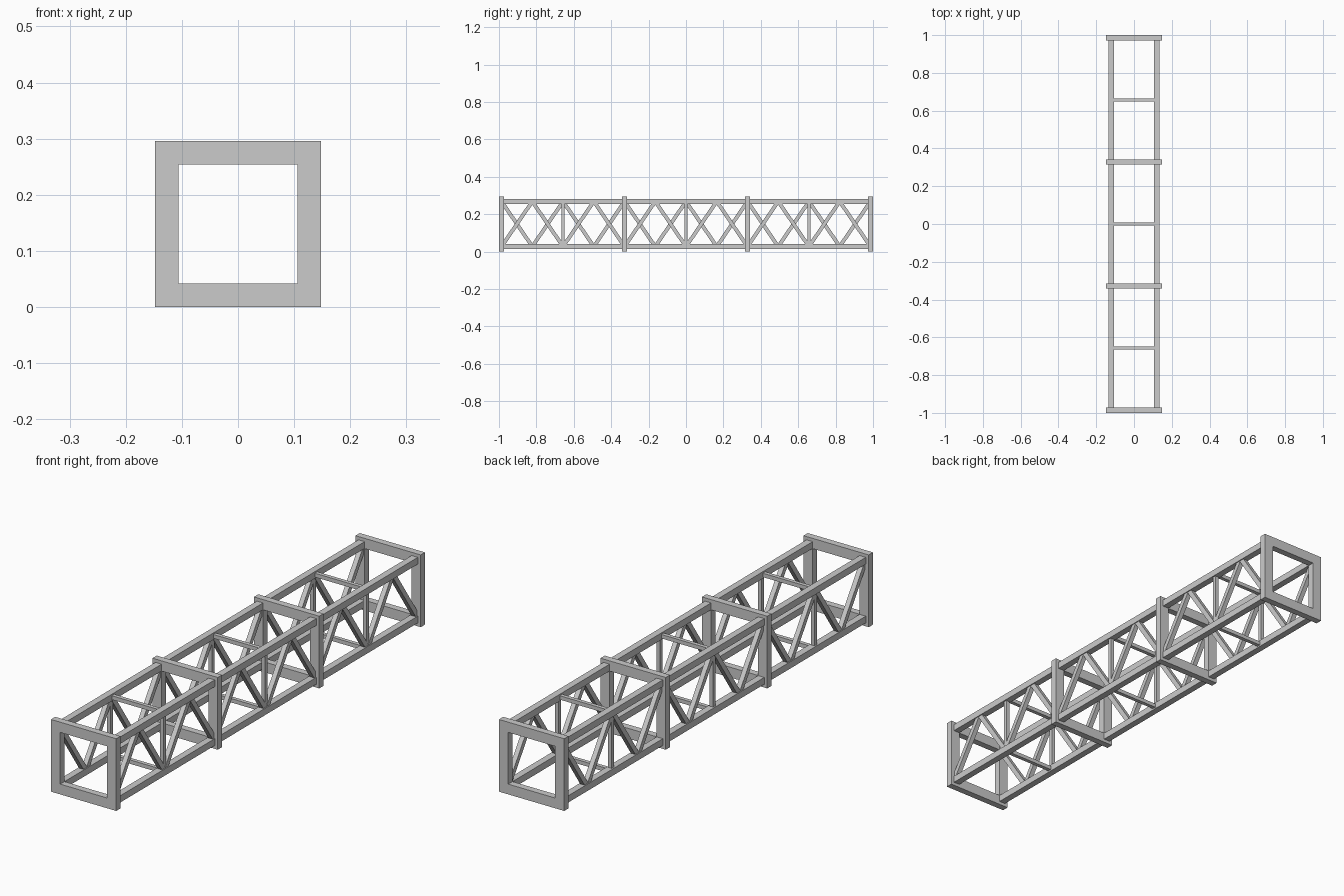
import bpy, bmesh, math
from mathutils import Vector, Matrix

if "Cube" in bpy.data.objects:
    bpy.data.objects.remove(bpy.data.objects["Cube"])

ZC = 0.148      # height of the truss axis
C = 0.1205      # chord offset from the axis
BAY = 0.3287    # spacing between panel points


def finish(name, bm):
    bmesh.ops.recalc_face_normals(bm, faces=bm.faces)
    me = bpy.data.meshes.new(name)
    bm.to_mesh(me)
    bm.free()
    ob = bpy.data.objects.new(name, me)
    bpy.context.collection.objects.link(ob)
    return ob


def beam(bm, a, b, wx, wn):
    """Box beam from a to b; wx is the size along x (or y for cross bars)."""
    a, b = Vector(a), Vector(b)
    d = (b - a).normalized()
    u = Vector((0, 1, 0)) if abs(d.x) > 0.9 else Vector((1, 0, 0))
    n = d.cross(u)
    rot = Matrix((u, n, d)).transposed().to_4x4()
    size = Matrix.Diagonal((wx, wn, (b - a).length, 1))
    bmesh.ops.create_cube(bm, size=1, matrix=Matrix.Translation((a + b) / 2) @ rot @ size)


# square ring frames
for i, k in enumerate((-3, -1, 1, 3)):
    bm = bmesh.new()
    rings = []
    for half, y in ((0.148, -0.0139), (0.148, 0.0139), (0.106, 0.0139), (0.106, -0.0139)):
        rings.append([bm.verts.new((sx * half, k * BAY + y, ZC + sz * half))
                      for sx, sz in ((-1, -1), (1, -1), (1, 1), (-1, 1))])
    for r in range(4):
        p, q = rings[r], rings[(r + 1) % 4]
        for j in range(4):
            bm.faces.new((p[j], p[(j + 1) % 4], q[(j + 1) % 4], q[j]))
    finish(f"square_frame_{i + 1}", bm)

# four long chords
for sx, side in ((-1, "left"), (1, "right")):
    for sz, lvl in ((-1, "lower"), (1, "upper")):
        bm = bmesh.new()
        beam(bm, (sx * C, -3 * BAY, ZC + sz * C), (sx * C, 3 * BAY, ZC + sz * C), 0.028, 0.028)
        finish(f"{lvl}_{side}_chord", bm)

# thin posts and cross bars midway between the frames
for i, k in enumerate((-2, 0, 2)):
    y = k * BAY
    bm = bmesh.new()
    for s in (-1, 1):
        beam(bm, (s * C, y, ZC - C), (s * C, y, ZC + C), 0.016, 0.016)
        beam(bm, (-C, y, ZC + s * C), (C, y, ZC + s * C), 0.016, 0.016)
    finish(f"thin_brace_frame_{i + 1}", bm)

# zigzag diagonals, opposite phase on the two sides
for sx, side in ((-1, "left"), (1, "right")):
    bm = bmesh.new()
    for n in range(12):
        s = sx if n % 2 == 0 else -sx
        y0 = -3 * BAY + n * BAY / 2
        beam(bm, (sx * C, y0, ZC - s * C), (sx * C, y0 + BAY / 2, ZC + s * C), 0.02, 0.02)
    finish(f"{side}_diagonals", bm)
